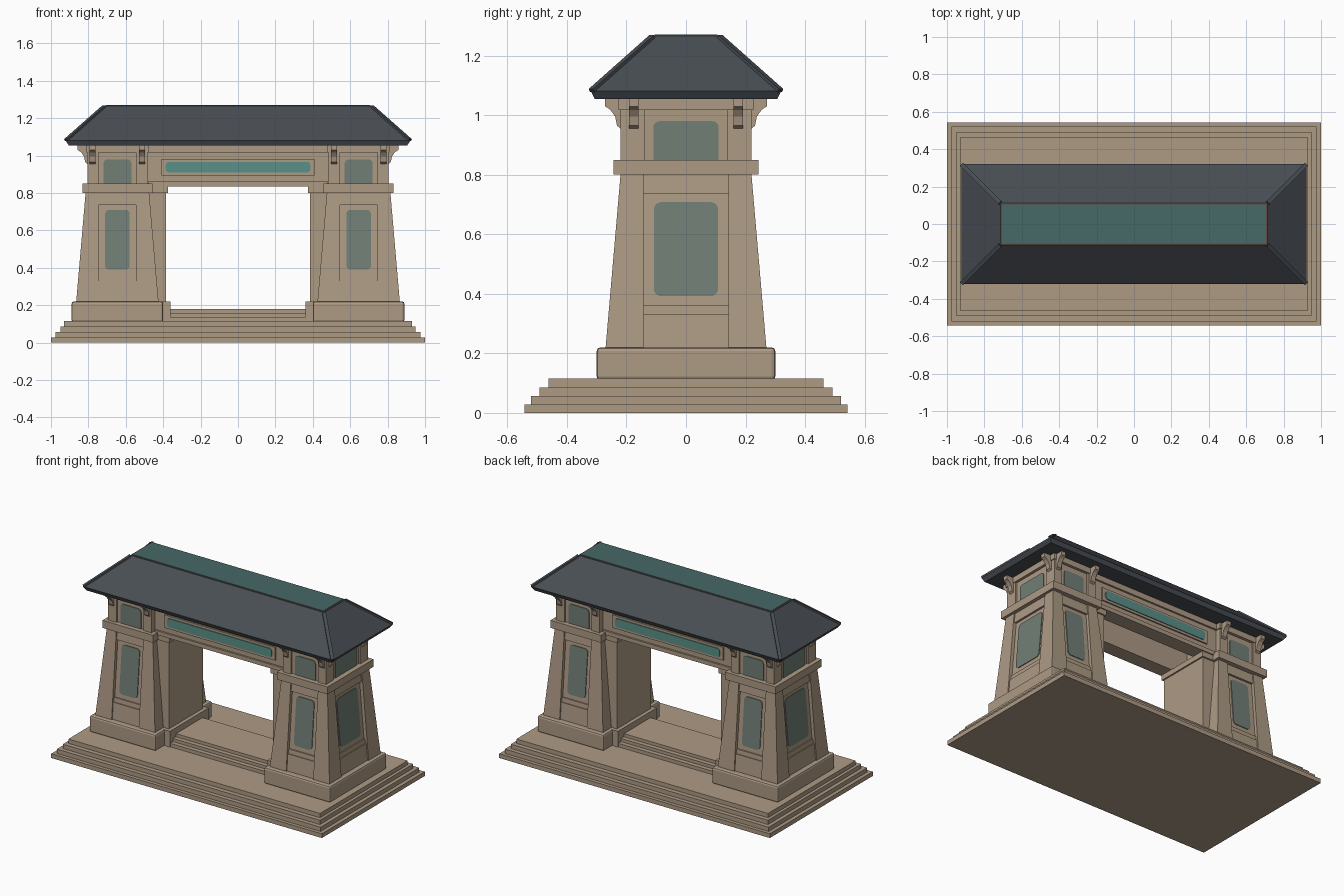
import bpy, bmesh, math
from mathutils import Vector

if "Cube" in bpy.data.objects:
    bpy.data.objects.remove(bpy.data.objects["Cube"])


def mat(name, rgb):
    m = bpy.data.materials.new(name)
    m.diffuse_color = (*rgb, 1)
    m.use_nodes = True
    m.node_tree.nodes["Principled BSDF"].inputs["Base Color"].default_value = m.diffuse_color
    return m


STONE = mat("warm stone", (0.42, 0.325, 0.235))
SLATE = mat("dark slate", (0.065, 0.075, 0.087))
PANE = mat("grey green glass", (0.165, 0.21, 0.18))
LAMP = mat("teal glass", (0.10, 0.28, 0.25))
SKY = mat("deep teal glass", (0.062, 0.14, 0.135))
RIM = mat("copper brown", (0.13, 0.07, 0.05))


def solid(name, rings, material, bevel=0):
    """Loft equal-length closed rings and cap both ends."""
    bm = bmesh.new()
    vr = [[bm.verts.new(p) for p in r] for r in rings]
    n = len(vr[0])
    for a, b in zip(vr, vr[1:]):
        for i in range(n):
            bm.faces.new((a[i], a[(i + 1) % n], b[(i + 1) % n], b[i]))
    bm.faces.new(vr[0])
    bm.faces.new(vr[-1])
    bmesh.ops.recalc_face_normals(bm, faces=bm.faces)
    me = bpy.data.meshes.new(name)
    bm.to_mesh(me)
    bm.free()
    me.materials.append(material)
    ob = bpy.data.objects.new(name, me)
    bpy.context.collection.objects.link(ob)
    if bevel:
        mod = ob.modifiers.new("bevel", "BEVEL")
        mod.width, mod.segments = bevel, 2
    return ob


def rect(x0, x1, y0, y1, z):
    return [(x0, y0, z), (x1, y0, z), (x1, y1, z), (x0, y1, z)]


def box(name, x0, x1, y0, y1, z0, z1, material=STONE, bevel=0):
    return solid(name, [rect(x0, x1, y0, y1, z0), rect(x0, x1, y0, y1, z1)], material, bevel)


def rounded(w, z0, z1, r, square_bottom=False):
    """Rounded rectangle outline as (u, z) points."""
    pts = []
    for cx, cz, a0 in ((w - r, z1 - r, 0), (-w + r, z1 - r, 90), (-w + r, z0 + r, 180), (w - r, z0 + r, 270)):
        if square_bottom and a0 >= 180:
            pts.append((math.copysign(w, cx), z0))
            continue
        for k in range(5):
            a = math.radians(a0 + k * 22.5)
            pts.append((cx + r * math.cos(a), cz + r * math.sin(a)))
    return pts


def plate(name, outline, place, material, thick=0.007):
    """Thin plate; place(u, z, offset) gives the surface point."""
    solid(name, [[place(u, z, o) for u, z in outline] for o in (-0.002, thick - 0.002)], material)


# stepped base
for i, (hx, hy) in enumerate(((1, 0.543), (0.975, 0.52), (0.95, 0.492), (0.93, 0.462))):
    box(f"base_step_{i}", -hx, hx, -hy, hy, i * 0.0287, (i + 1) * 0.0287)

# low steps in the opening
for i, hy in enumerate((0.20, 0.17, 0.14)):
    box(f"threshold_{i}", -0.40, 0.40, -hy, hy, 0.11, 0.138 + i * 0.021)

CX, Z0, Z1 = 0.645, 0.22, 0.80


def half(z, inset=0):
    t = (z - Z0) / (Z1 - Z0)
    return 0.22 - 0.05 * t - inset, 0.27 - 0.05 * t - inset


def taper(name, cx, za, zb, inset):
    rings = []
    for z in (za, zb):
        hx, hy = half(z, inset)
        rings.append(rect(cx - hx, cx + hx, -hy, hy, z))
    solid(name, rings, STONE)


BRACKET = [(-0.02, 1.056), (0.052, 1.056), (0.052, 1.03), (0.034, 1.018),
           (0.018, 0.995), (0.012, 0.965), (0, 0.955), (-0.02, 0.955)]

for s, side in ((-1, "left"), (1, "right")):
    c = s * CX
    # plinth and lower shaft
    box(f"{side}_plinth", c - 0.245, c + 0.245, -0.30, 0.30, 0.11, 0.22, bevel=0.012)
    taper(f"{side}_shaft_core", c, 0.22, 0.80, 0.022)
    taper(f"{side}_shaft_apron", c, 0.22, 0.33, 0.008)
    taper(f"{side}_shaft_sill", c, 0.33, 0.36, 0.014)
    taper(f"{side}_shaft_lintel", c, 0.735, 0.80, 0.008)
    # cap band, upper body and cornice
    box(f"{side}_cap_band", c - 0.187, c + 0.187, -0.243, 0.243, 0.80, 0.85)
    box(f"{side}_upper_core", c - 0.148, c + 0.148, -0.207, 0.207, 0.85, 1.056)
    box(f"{side}_cornice", c - 0.166, c + 0.166, -0.226, 0.226, 1.017, 1.056)
    # inner jamb with foot and head
    for nm, xi, hy, za, zb in (("jamb", 0.385, 0.18, 0.11, 0.84), ("jamb_foot", 0.36, 0.205, 0.11, 0.22),
                               ("jamb_head", 0.375, 0.19, 0.80, 0.835)):
        box(f"{side}_{nm}", *sorted((s * xi, s * 0.52)), -hy, hy, za, zb)
    # corner posts
    for px in (-1, 1):
        for py in (-1, 1):
            rings = []
            for z in (Z0, Z1):
                hx, hy = half(z)
                rings.append(rect(c + px * 0.10, c + px * hx, py * 0.143, py * hy, z))
            solid(f"{side}_corner_post", rings, STONE)
            solid(f"{side}_upper_post",
                  [rect(c + px * 0.10, c + px * 0.16, py * 0.14, py * 0.22, z) for z in (0.85, 1.056)], STONE)
            # brackets on front and back
            bx = c + px * 0.132
            solid(f"{side}_bracket", [[(bx + w, py * (0.22 + u), z) for u, z in BRACKET]
                                      for w in (-0.016, 0.016)], STONE)
            # brackets on the outer end
            if px == s:
                solid(f"{side}_end_bracket", [[(c + s * (0.16 + u), py * 0.175 + w, z) for u, z in BRACKET]
                                              for w in (-0.016, 0.016)], STONE)
    # windows on front, back and outer end
    for py in (-1, 1):
        plate(f"{side}_shaft_window", rounded(0.066, 0.39, 0.71, 0.022),
              lambda u, z, o: (c + u, py * (half(z, 0.022)[1] + o), z), PANE)
        plate(f"{side}_upper_window", rounded(0.075, 0.85, 0.98, 0.022, True),
              lambda u, z, o: (c + u, py * (0.207 + o), z), PANE)
    plate(f"{side}_end_shaft_window", rounded(0.108, 0.392, 0.708, 0.025),
          lambda u, z, o: (c + s * (half(z, 0.022)[0] + o), u, z), PANE)
    plate(f"{side}_end_upper_window", rounded(0.11, 0.85, 0.98, 0.022, True),
          lambda u, z, o: (c + s * (0.148 + o), u, z), PANE)

# twin lintel beams with glowing strip panels
for p, nm in ((-1, "front"), (1, "back")):
    def slab(name, hx, ya, yb, za, zb):
        box(f"{nm}_{name}", -hx, hx, *sorted((p * ya, p * yb)), za, zb)
    slab("beam", 0.50, 0.10, 0.185, 0.835, 1.056)
    slab("beam_bottom_rail", 0.48, 0.17, 0.197, 0.835, 0.862)
    slab("beam_top_rail", 0.48, 0.17, 0.197, 1.018, 1.056)
    slab("lamp_frame", 0.41, 0.17, 0.194, 0.895, 0.982)
    plate(f"{nm}_lamp_strip", rounded(0.387, 0.91, 0.967, 0.018),
          lambda u, z, o: (u, p * (0.194 + o), z), LAMP)

# hipped roof with sloped eave edge
solid("roof", [rect(-x, x, -y, y, z) for x, y, z in
               ((0.905, 0.307, 1.055), (0.923, 0.320, 1.082), (0.715, 0.113, 1.266))], SLATE)

# hip ribs
for sx in (-1, 1):
    for sy in (-1, 1):
        a, b = Vector((sx * 0.92, sy * 0.317, 1.083)), Vector((sx * 0.715, sy * 0.113, 1.264))
        d = (b - a).normalized()
        side = d.cross(Vector((0, 0, 1))).normalized() * 0.011
        up = side.cross(d).normalized() * 0.006
        solid("hip_rib", [[q - side - up, q + side - up, q + side + up, q - side + up] for q in (a, b)], SLATE)

# skylight and its rim
box("skylight_rim", -0.715, 0.715, -0.113, 0.113, 1.262, 1.268, RIM)
box("skylight", -0.705, 0.705, -0.105, 0.105, 1.264, 1.271, SKY)
